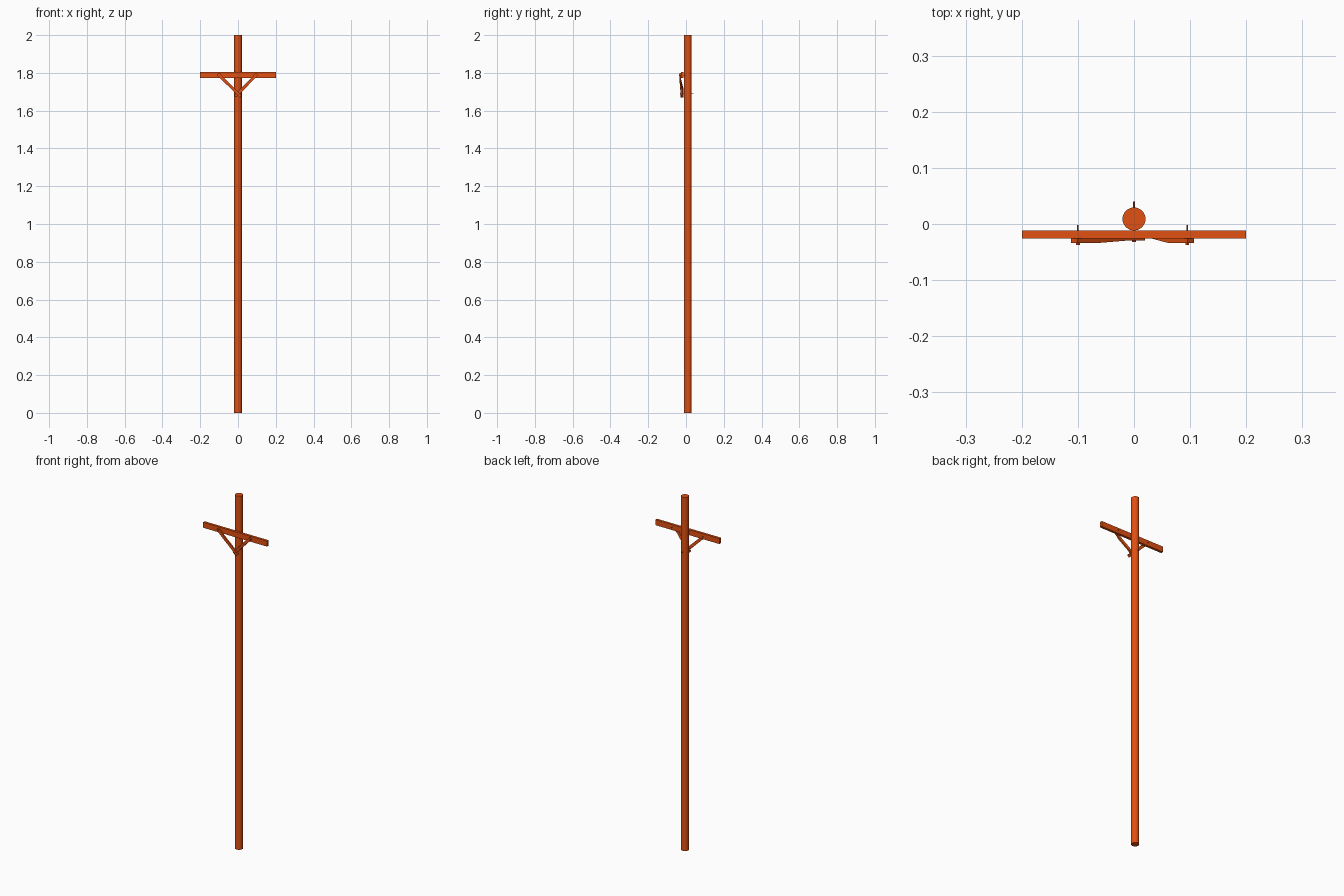
import bpy, bmesh, math
from mathutils import Vector

if "Cube" in bpy.data.objects:
    bpy.data.objects.remove(bpy.data.objects["Cube"])

wood = bpy.data.materials.new("orange_wood")
wood.diffuse_color = (0.75, 0.08, 0.006, 1)
wood.use_nodes = True
wood.node_tree.nodes["Principled BSDF"].inputs["Base Color"].default_value = wood.diffuse_color


def finish(name, bm):
    bmesh.ops.recalc_face_normals(bm, faces=bm.faces)
    me = bpy.data.meshes.new(name)
    bm.to_mesh(me)
    bm.free()
    me.materials.append(wood)
    ob = bpy.data.objects.new(name, me)
    bpy.context.collection.objects.link(ob)
    return ob


def cylinder(name, p, q, r, sides, smooth=True):
    bm = bmesh.new()
    p, q = Vector(p), Vector(q)
    bmesh.ops.create_cone(bm, cap_ends=True, segments=sides, radius1=r, radius2=r, depth=(q - p).length)
    bmesh.ops.rotate(bm, verts=bm.verts, matrix=(q - p).to_track_quat('Z', 'Y').to_matrix())
    bmesh.ops.translate(bm, verts=bm.verts, vec=(p + q) / 2)
    if smooth:
        for f in bm.faces:
            f.smooth = len(f.verts) == 4
        for e in bm.edges:
            e.smooth = e.calc_face_angle(0) < math.radians(40)
    return finish(name, bm)


def brace(name, side, outer, inner_back):
    # flat strap, bent between the arm face and the pole, swept as cross-sections
    top, low = Vector((side * outer, 0, 1.788)), Vector((0, 0, 1.69))
    d = (low - top).normalized()
    n = Vector((d.z, 0, -d.x))
    length, w, t, arm_back = (low - top).length, 0.008, 0.008, -0.026
    stations = [(-0.009, arm_back), (0.04, arm_back),
                (length - 0.025, inner_back), (length + 0.02, inner_back)]
    bm = bmesh.new()
    rings = []
    for s, y in stations:
        c = top + d * s
        rings.append([bm.verts.new(c + n * a + Vector((0, b, 0)))
                      for a, b in ((w, y), (-w, y), (-w, y - t), (w, y - t))])
    for a, b in zip(rings, rings[1:]):
        for i in range(4):
            j = (i + 1) % 4
            bm.faces.new((a[i], a[j], b[j], b[i]))
    bm.faces.new(rings[0])
    bm.faces.new(rings[-1])
    finish(name, bm)


def bolt(name, x, z, front, back):
    cylinder(name + "_shaft", (x, front, z), (x, back, z), 0.0015, 12)
    cylinder(name + "_head", (x, front, z), (x, front + 0.003, z), 0.004, 6, False)


# pole
cylinder("pole", (0, 0.009, 0), (0, 0.009, 2), 0.0205, 32)

# cross arm
bm = bmesh.new()
bmesh.ops.create_cube(bm, size=1)
bmesh.ops.scale(bm, verts=bm.verts, vec=(0.4, 0.014, 0.031))
bmesh.ops.translate(bm, verts=bm.verts, vec=(0, -0.019, 1.788))
finish("cross_arm", bm)

# braces, the left one lapped over the right at the pole
brace("left_brace", -1, 0.1, -0.0215)
brace("right_brace", 1, 0.095, -0.0125)

# bolts
bolt("left_bolt", -0.1, 1.788, -0.037, -0.002)
bolt("right_bolt", 0.095, 1.788, -0.037, -0.002)
bolt("pole_bolt", 0, 1.69, -0.032, 0.04)
